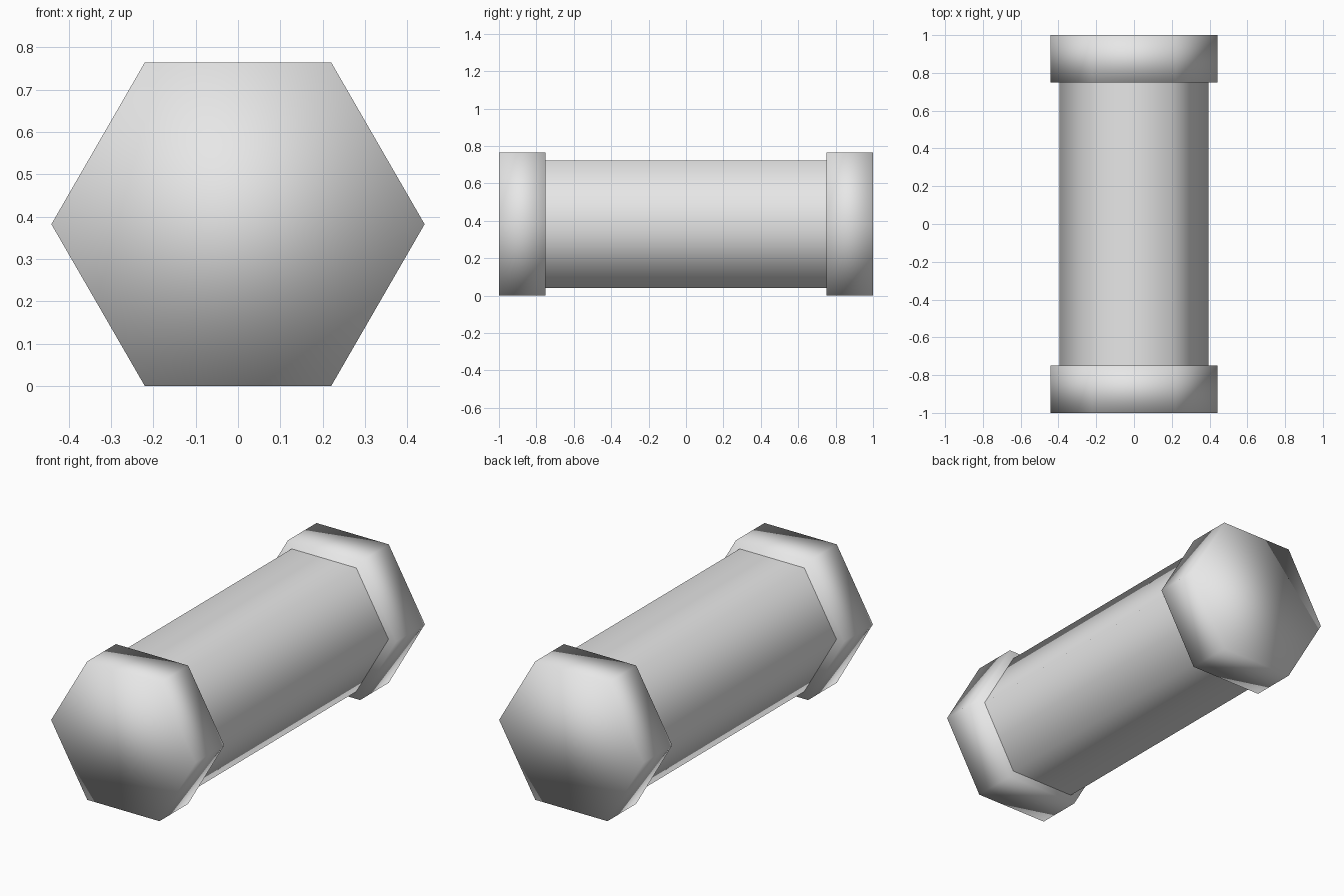
import bpy
from math import radians

default = bpy.data.objects.get("Cube")
if default:
    bpy.data.objects.remove(default, do_unlink=True)

CENTRE_Z = 0.382

grey = bpy.data.materials.new("light_grey")
grey.use_nodes = True
colour = (0.8, 0.8, 0.8, 1.0)
grey.diffuse_color = colour
grey.node_tree.nodes["Principled BSDF"].inputs["Base Color"].default_value = colour


def hex_bar(name, radius, y_from, y_to, fill):
    """Six-sided, smooth-shaded prism lying along y with corners on +x and -x."""
    bpy.ops.mesh.primitive_cylinder_add(
        vertices=6, radius=radius, depth=y_to - y_from, end_fill_type=fill)
    obj = bpy.context.object
    obj.name = name
    # Turn the corners onto the x axis, then lay the prism along y
    obj.rotation_euler = (radians(90), radians(30), 0)
    obj.location = (0, (y_from + y_to) / 2, CENTRE_Z)
    bpy.ops.object.transform_apply(location=True, rotation=True, scale=True)
    bpy.ops.object.shade_smooth()
    obj.data.materials.append(grey)
    return obj


# Long shaft between the two end caps
hex_bar("shaft", 0.394, -0.75, 0.75, 'NOTHING')

# Wider caps on both ends
hex_bar("front_cap", 0.441, -1.0, -0.75, 'NGON')
hex_bar("back_cap", 0.441, 0.75, 1.0, 'NGON')
